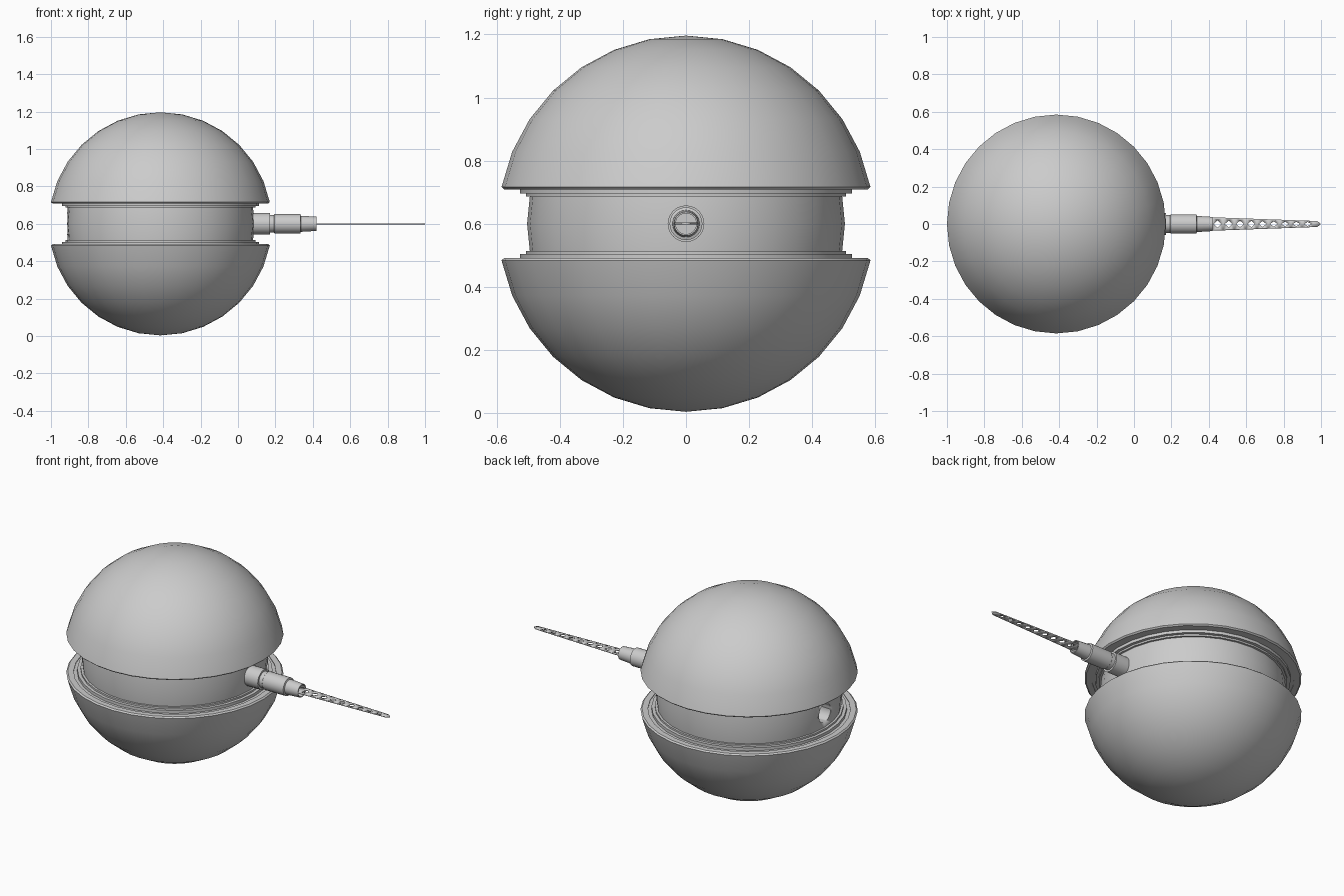
import bpy, bmesh, math
from mathutils import Matrix

if "Cube" in bpy.data.objects:
    bpy.data.objects.remove(bpy.data.objects["Cube"])

CX, CZ, R = -0.415, 0.6, 0.5965


def finish(name, bm, angle=30):
    bmesh.ops.remove_doubles(bm, verts=bm.verts, dist=1e-5)
    bmesh.ops.recalc_face_normals(bm, faces=bm.faces)
    me = bpy.data.meshes.new(name)
    bm.to_mesh(me)
    bm.free()
    ob = bpy.data.objects.new(name, me)
    bpy.context.collection.objects.link(ob)
    bpy.ops.object.select_all(action='DESELECT')
    ob.select_set(True)
    bpy.context.view_layer.objects.active = ob
    bpy.ops.object.shade_smooth_by_angle(angle=math.radians(angle))
    return ob


def revolve(name, profile, segs, matrix):
    """Spin (radius, height) points around z, then place with matrix."""
    bm = bmesh.new()
    vs = [bm.verts.new((r, 0, h)) for r, h in profile]
    es = [bm.edges.new(p) for p in zip(vs, vs[1:])]
    bmesh.ops.spin(bm, geom=vs + es, cent=(0, 0, 0), axis=(0, 0, 1),
                   angle=math.tau, steps=segs)
    bmesh.ops.remove_doubles(bm, verts=bm.verts, dist=1e-5)
    bmesh.ops.transform(bm, matrix=matrix, verts=bm.verts)
    return finish(name, bm)


centre = Matrix.Translation((CX, 0, CZ))
along_x = Matrix.Translation((0, 0, CZ)) @ Matrix.Rotation(math.pi / 2, 4, 'Y')

# Domed shells with stepped rims, mirrored above and below
dome = [(R * math.sin(math.radians(a * 11.25)), R * math.cos(math.radians(a * 11.25)))
        for a in range(8)]
rim = [(0.577, 0.109), (0.545, 0.109), (0.545, 0.113), (0.526, 0.113), (0.526, 0.096),
       (0.508, 0.096), (0.508, 0.086), (0.485, 0.086)]
for name, s in (("upper_shell", 1), ("lower_shell", -1)):
    revolve(name, dome + rim, 32, centre @ Matrix.Diagonal((1, 1, s, 1)))

# Recessed core band with a socket hole at the back of the x axis
core = revolve("core_band", [(0, -0.1), (0.494, -0.1), (0.504, 0), (0.494, 0.1), (0, 0.1)],
               32, centre)
cutter = revolve("socket_cutter", [(0, -1.1), (0.055, -1.1), (0.055, -0.6), (0, -0.6)],
                 24, along_x)
cutter.hide_render = True
cutter.hide_set(True)
cut = core.modifiers.new("socket", 'BOOLEAN')
cut.operation = 'DIFFERENCE'
cut.solver = 'EXACT'
cut.object = cutter

# Stepped barrel holding the blade
revolve("barrel", [(0, 0.03), (0.058, 0.03), (0.058, 0.17), (0.047, 0.17), (0.047, 0.192),
                   (0.052, 0.196), (0.052, 0.333), (0.043, 0.336), (0.038, 0.42),
                   (0.033, 0.42), (0.033, 0.36), (0, 0.36)], 24, along_x)

# Flat tapered blade pierced by diamond holes
bm = bmesh.new()
START, STEP, N = 0.416, 0.0603, 9


def half(x):
    return 0.036 - 0.020 * (x - 0.416) / 0.56


for s in (1, -1):
    def face(pts):
        bm.faces.new([bm.verts.new((x, s * y, CZ)) for x, y in pts])
    face([(0.36, 0), (START, 0), (START, half(START)), (0.36, 0.031)])
    for i in range(N):
        a, b = START + i * STEP, START + (i + 1) * STEP
        m, d = (a + b) / 2, half((a + b) / 2) * 0.6
        face([(a, 0), (m - 0.02, 0), (m, d), (m + 0.02, 0), (b, 0),
              (b, half(b)), (a, half(a))])
    e = START + N * STEP
    face([(e, 0), (1.0, 0), (0.98, half(0.98)), (e, half(e))])
blade = finish("blade", bm)
sol = blade.modifiers.new("thickness", 'SOLIDIFY')
sol.thickness = 0.006
sol.offset = 0
